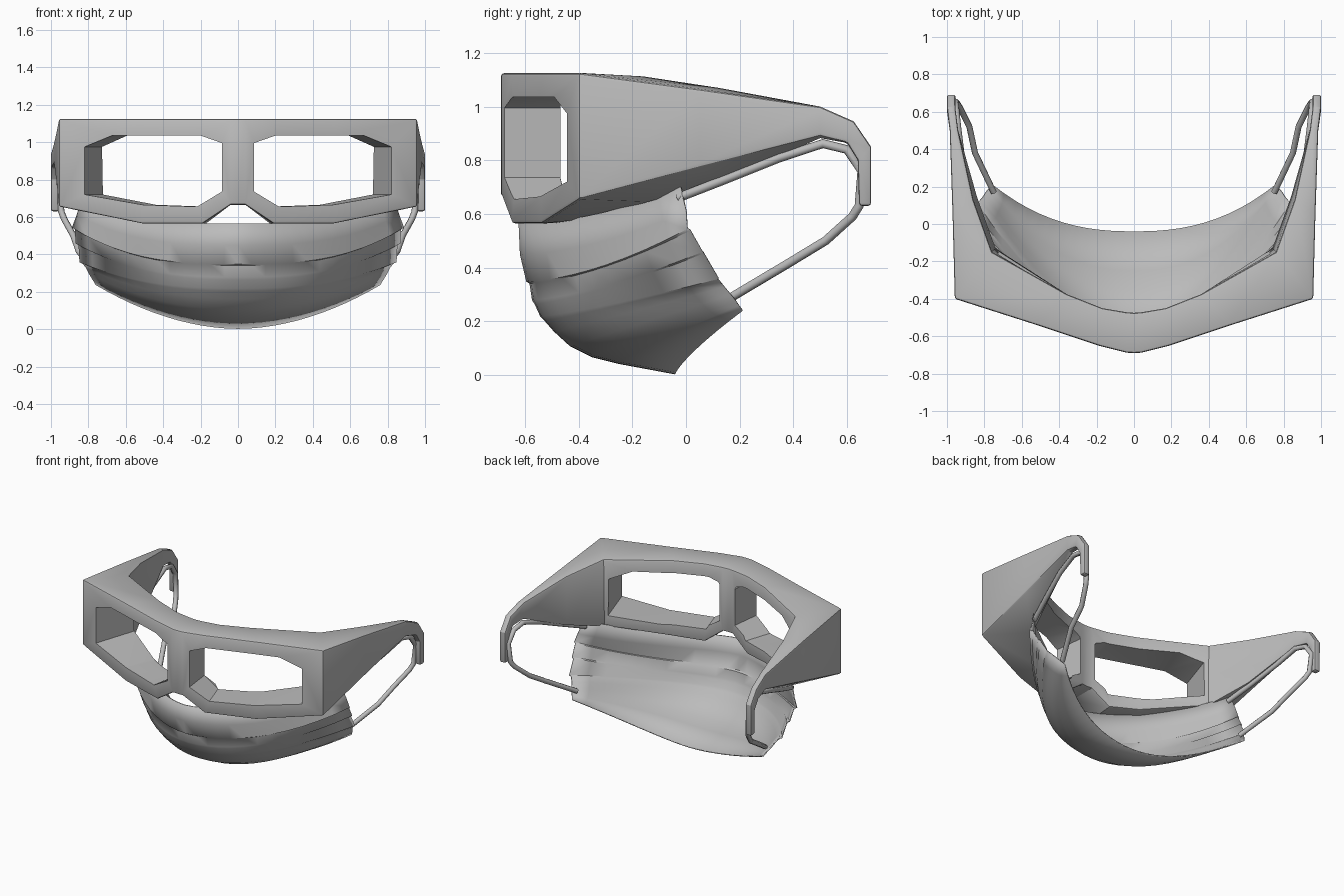
import bpy, bmesh
from mathutils import Vector

cube = bpy.data.objects.get("Cube")
if cube:
    bpy.data.objects.remove(cube)

grey = bpy.data.materials.new("plain_grey")
grey.use_nodes = True
grey.diffuse_color = (0.5, 0.5, 0.5, 1)
grey.node_tree.nodes["Principled BSDF"].inputs["Base Color"].default_value = (0.5, 0.5, 0.5, 1)


def make_object(name, rings, closed):
    """Skin a list of point rings; closed rings are capped into a solid."""
    bm = bmesh.new()
    rows = [[bm.verts.new(p) for p in ring] for ring in rings]
    n = len(rows[0])
    for a, b in zip(rows, rows[1:]):
        for i in range(n if closed else n - 1):
            j = (i + 1) % n
            bm.faces.new((a[i], a[j], b[j], b[i]))
    if closed:
        bm.faces.new(rows[0])
        bm.faces.new(rows[-1])
    bmesh.ops.recalc_face_normals(bm, faces=bm.faces)
    mesh = bpy.data.meshes.new(name)
    bm.to_mesh(mesh)
    bm.free()
    ob = bpy.data.objects.new(name, mesh)
    bpy.context.collection.objects.link(ob)
    mesh.materials.append(grey)
    return ob


def select(ob):
    bpy.ops.object.select_all(action='DESELECT')
    ob.select_set(True)
    bpy.context.view_layer.objects.active = ob


def flip(points):
    return [(-x, y, z) for x, y, z in points]


# Goggle frame: outer x, y; inner x, y; outer and inner top z;
# outer and inner bottom z; inward lean of the inner bottom edge
frame_stations = [
    (0, -.69, 0, -.475, 1.125, 1.125, .665, .665, 0),
    (.04, -.688, .04, -.472, 1.125, 1.125, .665, .665, 0),
    (.19, -.65, .17, -.45, 1.125, 1.125, .565, .565, 0),
    (.52, -.54, .36, -.375, 1.125, 1.125, .565, .58, 0),
    (.958, -.40, .76, -.15, 1.125, 1.112, .655, .645, .02),
    (.97, .05, .86, .13, 1.065, 1.07, .775, .725, .02),
    (.985, .5, .94, .5, 1.0, 1.0, .89, .88, 0),
]
half = [[(xo, yo, zt), (xi, yi, zti), (xi - d, yi + d, zi), (xo, yo, zo)]
        for xo, yo, xi, yi, zt, zti, zo, zi, d in frame_stations]
# Ear hooks: upper y, z and lower y, z
for yt, zt, yb, zb in [(.625, .945, .6, .865), (.69, .85, .64, .8), (.69, .63, .645, .63)]:
    half.append([(1, yt, zt), (.955, yt, zt), (.955, yb, zb), (1, yb, zb)])
frame = make_object("goggle_frame", [flip(r) for r in reversed(half[1:])] + half, True)
select(frame)
bevel = frame.modifiers.new("soft_edges", 'BEVEL')
bevel.width = .012
bevel.segments = 2
bevel.limit_method = 'ANGLE'
bevel.angle_limit = .7
bpy.ops.object.modifier_apply(modifier=bevel.name)

# Lens openings, cut square to each front panel
outline = [(.088, .995), (.2, 1.035), (.675, 1.035), (.82, .975),
           (.82, .72), (.51, .665), (.22, .655), (.088, .735)]
normal = Vector((.3125, -.95, 0))


def lens_ring(depth):
    ring = []
    for x, z in outline:
        p = Vector((x, -.715 + .33 * x, z)) - normal * depth
        ring.append((max(p.x, .03), p.y, p.z))
    return ring


for side in (1, -1):
    rings = [lens_ring(-.1), lens_ring(0), lens_ring(.5)]
    if side < 0:
        rings = [flip(r) for r in rings]
    cutter = make_object("lens_cutter", rings, True)
    cutter.hide_render = True
    select(frame)
    mod = frame.modifiers.new("lens", 'BOOLEAN')
    mod.operation = 'DIFFERENCE'
    mod.solver = 'EXACT'
    mod.object = cutter
    bpy.ops.object.modifier_apply(modifier=mod.name)
    bpy.data.objects.remove(cutter)

select(frame)
bpy.ops.object.shade_smooth_by_angle(angle=.5)

# Pleated mask: centre y, z; side x, y, z; close pairs of rows form soft pleats
mask_rows = [
    (-.62, .565, .83, -.02, .70),
    (-.615, .45, .86, 0, .61),
    (-.592, .35, .885, .005, .545),
    (-.58, .343, .87, .015, .54),
    (-.57, .28, .865, .06, .46),
    (-.56, .265, .85, .065, .455),
    (-.54, .22, .845, .12, .36),
    (-.525, .205, .83, .12, .355),
    (-.49, .165, .81, .14, .33),
    (-.43, .11, .795, .165, .30),
    (-.35, .07, .78, .185, .275),
    (-.25, .045, .77, .195, .26),
    (-.04, .006, .76, .21, .24),
]
steps = 12
rings = []
for k, (yc, zc, xs, ys, zs) in enumerate(mask_rows):
    v = k / (len(mask_rows) - 1)
    ring = []
    for i in range(-steps, steps + 1):
        t = abs(i) / steps
        ring.append((xs * i / steps,
                     yc + (ys - yc) * t ** (1.6 + .8 * v),
                     zc + (zs - zc) * t ** (3 - 1.1 * v)))
    rings.append(ring)
mask = make_object("face_mask", rings, False)
solid = mask.modifiers.new("cloth", 'SOLIDIFY')
solid.thickness = .008
solid.offset = 0
select(mask)
bpy.ops.object.shade_smooth_by_angle(angle=.8)

# Elastic ear loops running behind the hooks
loop = [(.82, -.03, .66), (.87, .15, .73), (.92, .35, .81), (.94, .51, .862),
        (.95, .6, .84), (.955, .655, .76), (.945, .645, .63), (.93, .62, .59),
        (.88, .52, .5), (.85, .38, .415), (.75, .17, .29)]
for name, points in (("left_ear_loop", loop), ("right_ear_loop", flip(loop))):
    curve = bpy.data.curves.new(name, 'CURVE')
    curve.dimensions = '3D'
    curve.bevel_depth = .017
    curve.bevel_resolution = 2
    curve.use_fill_caps = True
    spline = curve.splines.new('POLY')
    spline.points.add(len(points) - 1)
    for sp, p in zip(spline.points, points):
        sp.co = (*p, 1)
    spline.use_smooth = True
    curve.materials.append(grey)
    bpy.context.collection.objects.link(bpy.data.objects.new(name, curve))
